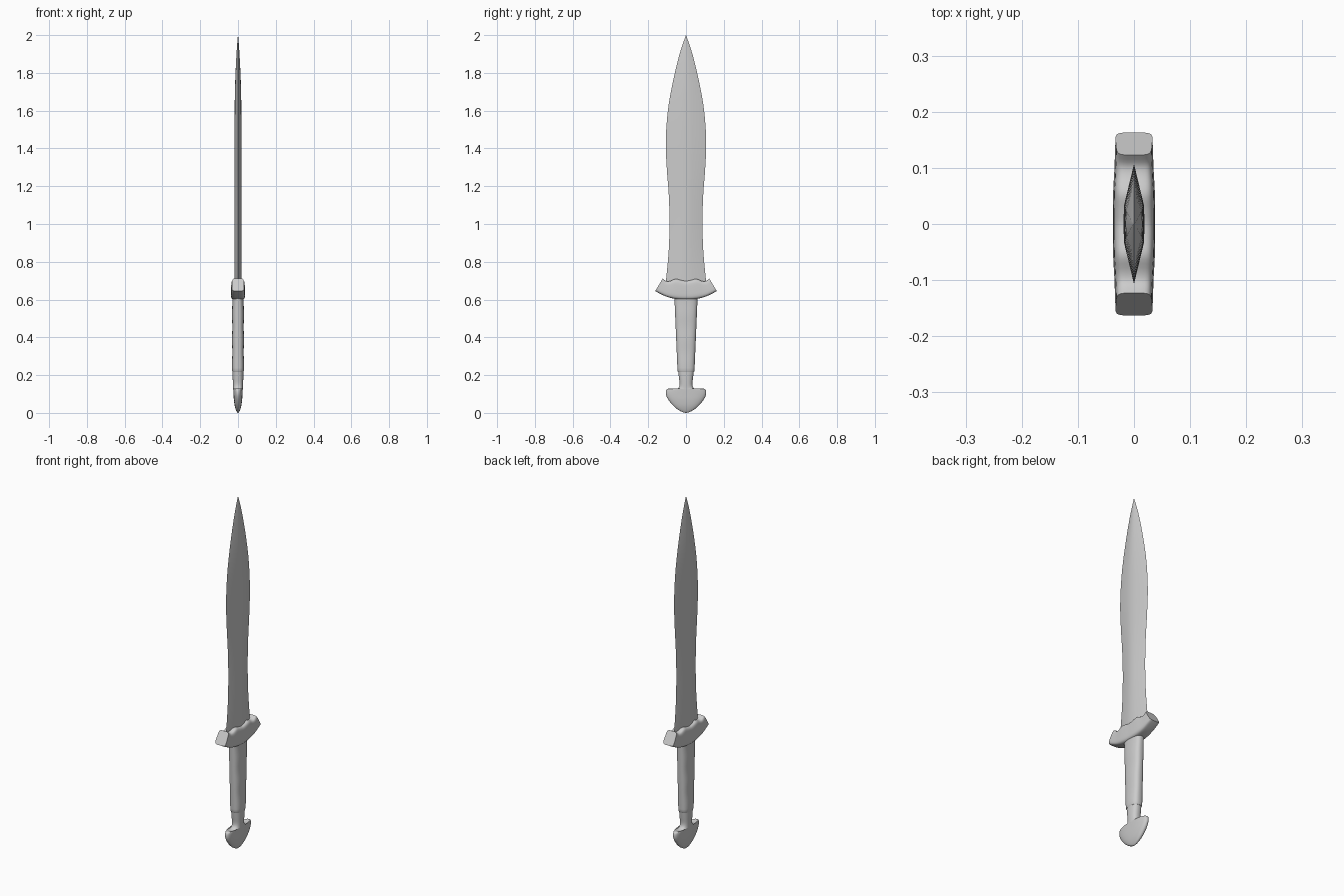
import bpy, math

if "Cube" in bpy.data.objects:
    bpy.data.objects.remove(bpy.data.objects["Cube"])


def smooth_path(keys, steps):
    """Catmull-Rom resampling of tuples."""
    out = []
    for i in range(len(keys) - 1):
        p0, p1 = keys[max(i - 1, 0)], keys[i]
        p2, p3 = keys[i + 1], keys[min(i + 2, len(keys) - 1)]
        for s in range(steps):
            t = s / steps
            out.append(tuple(
                0.5 * (2 * b + (c - a) * t + (2 * a - 5 * b + 4 * c - d) * t * t
                       + (3 * b - a - 3 * c + d) * t ** 3)
                for a, b, c, d in zip(p0, p1, p2, p3)))
    return out + [keys[-1]]


def superellipse(power, count):
    """Unit outline: power 2 is round, higher is boxier."""
    pts = []
    for i in range(count):
        a = 2 * math.pi * (i + 0.5) / count
        c, s = math.cos(a), math.sin(a)
        pts.append((math.copysign(abs(c) ** (2 / power), c),
                    math.copysign(abs(s) ** (2 / power), s)))
    return pts


def loft(name, rings, angle=35):
    n = len(rings[0])
    verts = [p for r in rings for p in r]
    faces = [(k * n + i, k * n + (i + 1) % n, (k + 1) * n + (i + 1) % n, (k + 1) * n + i)
             for k in range(len(rings) - 1) for i in range(n)]
    faces += [tuple(reversed(range(n))), tuple(range(len(verts) - n, len(verts)))]
    mesh = bpy.data.meshes.new(name)
    mesh.from_pydata(verts, [], faces)
    obj = bpy.data.objects.new(name, mesh)
    bpy.context.collection.objects.link(obj)
    bpy.ops.object.select_all(action='DESELECT')
    obj.select_set(True)
    bpy.context.view_layer.objects.active = obj
    bpy.ops.object.mode_set(mode='EDIT')
    bpy.ops.mesh.select_all(action='SELECT')
    bpy.ops.mesh.normals_make_consistent(inside=False)
    bpy.ops.object.mode_set(mode='OBJECT')
    bpy.ops.object.shade_smooth_by_angle(angle=math.radians(angle))
    return obj


def upright(keys, outline, steps):
    """Horizontal rings from (z, half x, half y) keys."""
    return [[(u * hx, v * hy, z) for u, v in outline]
            for z, hx, hy in smooth_path(keys, steps)]


# Leaf-shaped blade with a soft central ridge
blade_section = [(0, 1), (-0.92, 0.32), (-1, 0), (-0.92, -0.32),
                 (0, -1), (0.92, -0.32), (1, 0), (0.92, 0.32)]
blade_keys = [(0.66, .019, .108), (0.72, .019, .104), (0.85, .019, .092),
              (1.00, .019, .087), (1.15, .019, .091), (1.30, .019, .102),
              (1.44, .019, .107), (1.60, .018, .096), (1.75, .015, .070),
              (1.90, .008, .034), (2.00, .0005, .0005)]
loft("blade", upright(blade_keys, blade_section, 4))

# Guard: slanted sections swept across y, with upturned ends
# keys: bottom y, bottom z, top y, top z, half thickness
guard_half = [(0, .600, 0, .699, .039), (.035, .601, .025, .703, .039),
              (.070, .606, .055, .709, .038), (.105, .616, .085, .698, .036),
              (.140, .632, .105, .698, .035), (.163, .645, .123, .712, .034)]
guard_keys = [(-k[0], k[1], -k[2], k[3], k[4]) for k in guard_half[:0:-1]] + guard_half
guard_rings = []
for yb, zb, yt, zt, hx in smooth_path(guard_keys, 4):
    guard_rings.append([(u * hx * (0.95 - 0.05 * v),
                         yb + (yt - yb) * (v + 1) / 2,
                         zb + (zt - zb) * (v + 1) / 2)
                        for u, v in superellipse(5, 32)])
loft("guard", guard_rings)

# Grip: tapered, with faint finger ripples on its narrow sides
grip_keys = []
for i in range(25):
    t = i / 24
    grip_keys.append((0.222 + 0.398 * t, 0.031 + 0.0008 * math.sin(t * math.pi * 6),
                      0.045 + 0.017 * t))
grip_keys.insert(0, (0.217, .029, .042))
loft("grip", upright(grip_keys, superellipse(2.6, 32), 1))

# Pommel: narrow neck flaring into a rounded crescent
pommel_keys = [(0.225, .029, .042), (0.19, .0285, .038), (0.155, .027, .034),
               (0.135, .026, .038), (0.124, .0258, .052), (0.123, .0255, .070),
               (0.128, .0253, .088), (0.126, .025, .101), (0.115, .0245, .107),
               (0.095, .0235, .106), (0.070, .022, .094), (0.040, .018, .070),
               (0.018, .012, .044), (0.005, .006, .020), (0.0, .001, .002)]
loft("pommel", upright(pommel_keys, superellipse(2.4, 32), 3))
